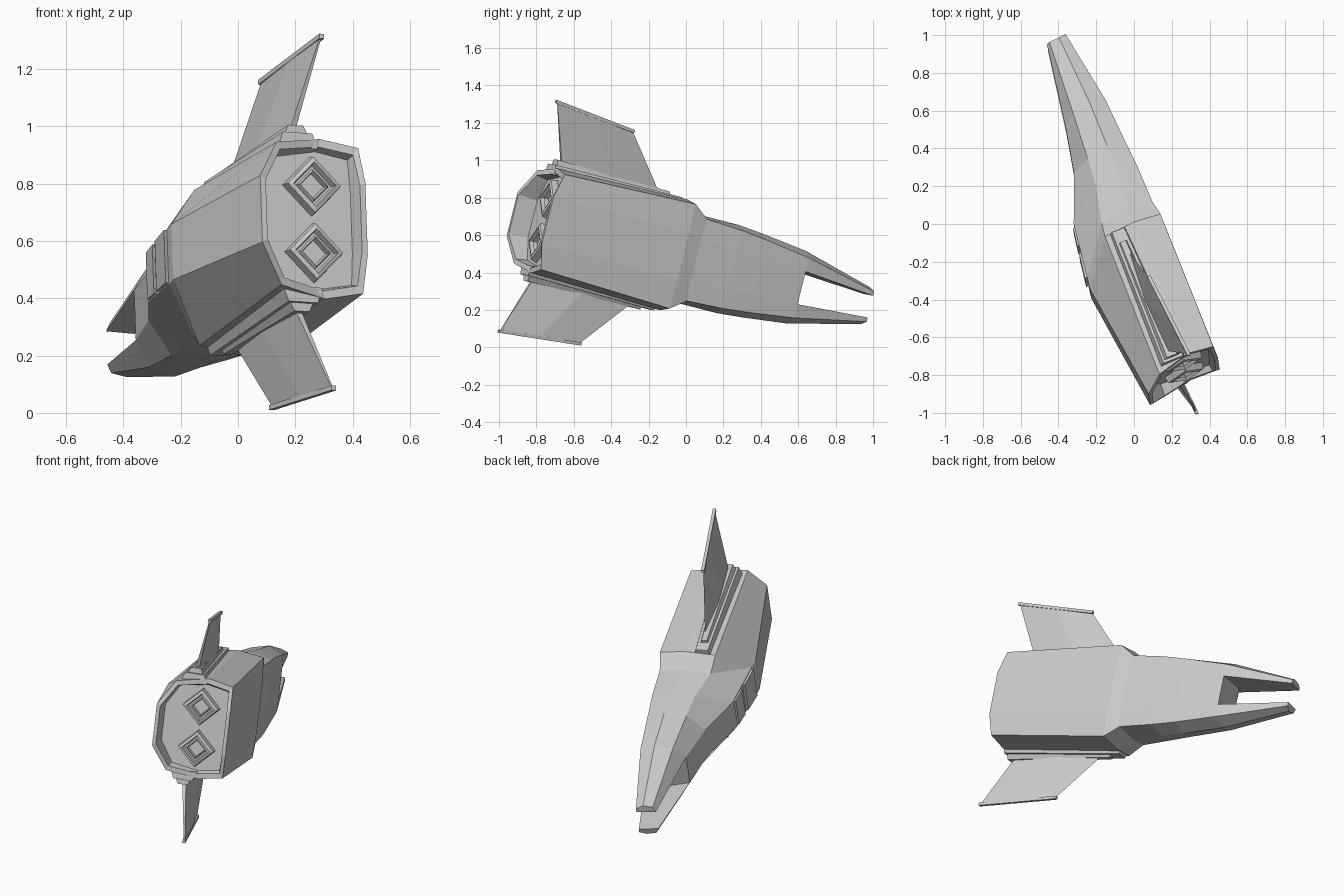
import bpy, bmesh
from mathutils import Vector, Matrix

if "Cube" in bpy.data.objects:
    bpy.data.objects.remove(bpy.data.objects["Cube"])

# Ship frame: s = sideways, f = forward (towards the prongs), u = up; the ship sits yawed and pitched
u_ax = Vector((-0.033, 0.243, 0.969)).normalized()
f_ax = Vector((-0.42, 1.0, -0.265))
f_ax = (f_ax - u_ax * f_ax.dot(u_ax)).normalized()
s_ax = f_ax.cross(u_ax)
FRAME = Matrix((s_ax, f_ax, u_ax)).transposed().to_4x4()
FRAME.translation = (0, -0.13, 0.51)


def loft(name, rings, caps=(True, True)):
    """Skin a list of equal-length closed rings given in (s, f, u)."""
    bm = bmesh.new()
    vs = [[bm.verts.new(p) for p in r] for r in rings]
    n = len(vs[0])
    for a, b in zip(vs, vs[1:]):
        for i in range(n):
            j = (i + 1) % n
            bm.faces.new((a[i], a[j], b[j], b[i]))
    if caps[0]:
        bm.faces.new(vs[0])
    if caps[1]:
        bm.faces.new(vs[-1])
    bmesh.ops.recalc_face_normals(bm, faces=bm.faces[:])
    me = bpy.data.meshes.new(name)
    bm.to_mesh(me)
    bm.free()
    ob = bpy.data.objects.new(name, me)
    ob.matrix_world = FRAME
    bpy.context.collection.objects.link(ob)
    return ob


def flip(ring):
    return [(s, f, -u) for s, f, u in ring]


def full(half):
    """Complete an upper half section with its mirror image."""
    return half + flip(half)[::-1]


def pair(name, rings):
    """Part above and its mirrored twin below."""
    loft("upper_" + name, rings)
    loft("lower_" + name, [flip(r) for r in rings])


# Hull: recessed engine bay, rear rim, main body, step down, tapering nose
rear = [(.178, -.755, .13), (.17, -.72, .262), (.03, -.71, .288), (-.15, -.75, .257), (-.235, -.795, .12)]


def inset(k, f=None):
    return [(-.03 + (s + .03) * k, y if f is None else f, u * k) for s, y, u in rear]


half_sections = [
    inset(.86, -.685),
    inset(.90),
    rear,
    [(.19, .05, .13), (.182, .05, .288), (.03, .06, .305), (-.135, .05, .28), (-.305, -.14, .1)],
    [(.178, .13, .12), (.172, .14, .225), (.03, .15, .243), (-.12, .14, .22), (-.295, -.08, .1)],
    [(.175, .35, .11), (.172, .35, .215), (.06, .37, .243), (-.07, .35, .215), (-.25, .225, .09)],
    [(.17, .5, .1), (.165, .5, .2), (.065, .52, .23), (-.055, .5, .2), (-.145, .48, .085)],
    [(.158, .77, .09), (.156, .77, .165), (.07, .78, .2), (-.03, .77, .175), (-.09, .735, .09)],
]
loft("hull", [full(h) for h in half_sections])

# Forked nose prongs
tip = [(.10, 1.205, .06), (.10, 1.205, .083), (.06, 1.195, .10), (.005, 1.195, .09), (-.01, 1.195, .06)]
pair("nose_prong", [half_sections[-1], tip])


# Fin base rails along the back
def trapezoid(s, f, lo, hi, wide, narrow):
    return [(s - wide, f, lo), (s + wide, f, lo), (s + narrow, f, hi), (s - narrow, f, hi)]


pair("fin_rail_base", [trapezoid(-.055, -.715, .25, .305, .075, .055), trapezoid(-.06, .05, .27, .312, .05, .035)])
pair("fin_rail", [trapezoid(-.055, -.70, .29, .335, .05, .028), trapezoid(-.06, -.02, .29, .325, .03, .015)])


# Swept fins, thick at the root, with a thin strip along the tip
def blade(rear_pt, lead_pt, thick):
    (s0, f0, u0), (s1, f1, u1) = rear_pt, lead_pt
    sm, fm, um = [(a + b) / 2 for a, b in zip(rear_pt, lead_pt)]
    return [(s0 - thick * .5, f0, u0), (sm - thick, fm, um), (s1, f1, u1),
            (sm + thick, fm, um), (s0 + thick * .5, f0, u0)]


pair("fin", [blade((-.057, -.66, .31), (-.052, -.08, .31), .022),
             blade((.01, -.80, .635), (-.022, -.325, .588), .006)])
pair("fin_tip", [trapezoid(.01, -.808, .625, .642, .009, .009), trapezoid(-.022, -.314, .577, .594, .009, .009)])


# Diamond engine nozzles, nested frames sinking to a raised core
def diamond(c, r, f):
    return [(r, f, c), (0, f, c + r), (-r, f, c), (0, f, c - r)]


steps = [(.108, -.68), (.10, -.72), (.08, -.725), (.072, -.70), (.06, -.70), (.052, -.715), (.046, -.69)]
for label, c in (("upper", .12), ("lower", -.12)):
    loft(label + "_engine", [diamond(c, r, f) for r, f in steps])


# Raised plates on the bulged flank
def flank(s, f, h):
    return [(s - .012, f - .006, h), (s + .03, f + .01, h), (s + .03, f + .01, -h), (s - .012, f - .006, -h)]


for i, (a, b) in enumerate((((-.295, -.07, .095), (-.273, .07, .09)), ((-.266, .11, .088), (-.25, .21, .084)))):
    loft("flank_plate_%d" % (i + 1), [flank(*a), flank(*b)])
